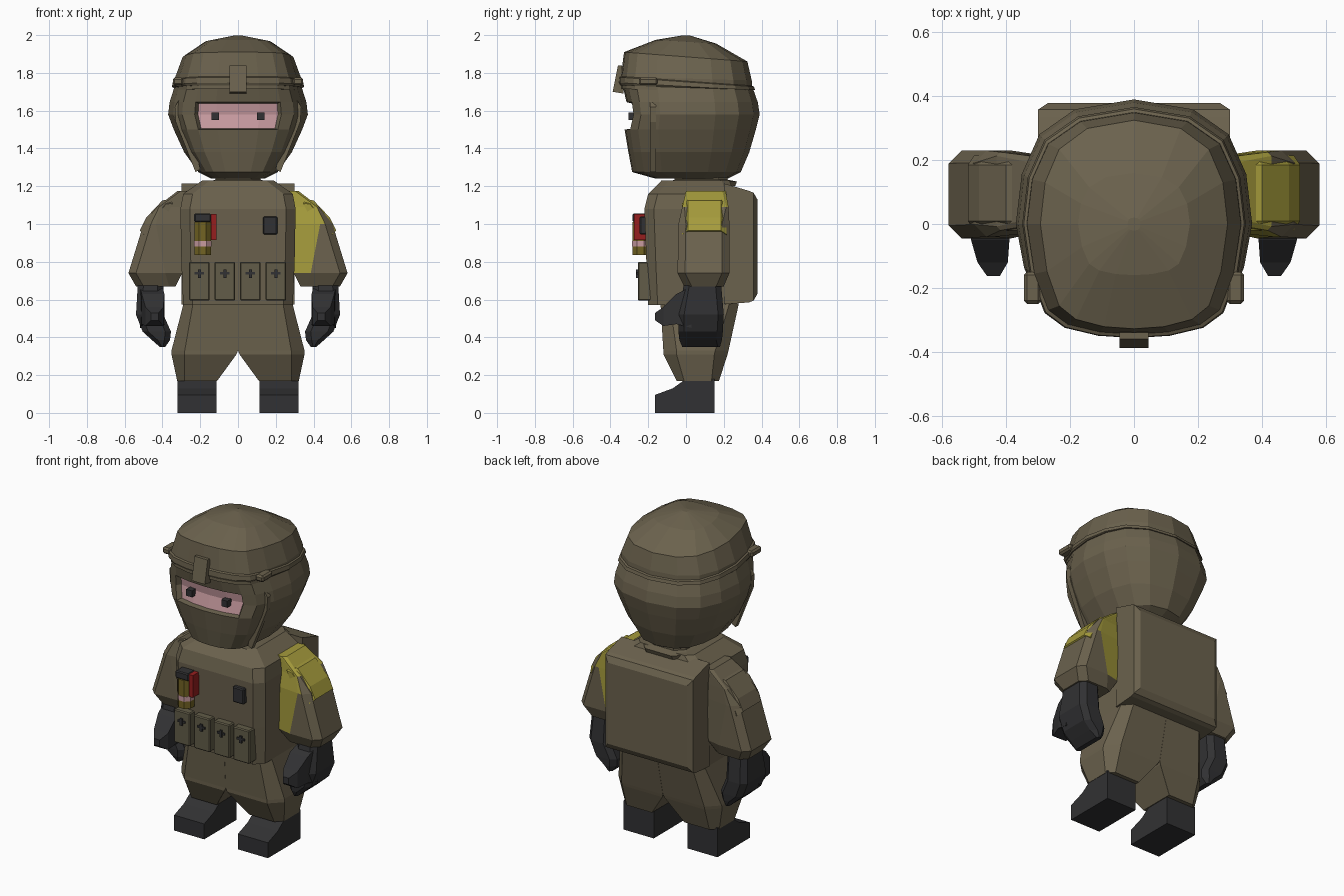
import bpy, bmesh, math
from mathutils import Vector

if "Cube" in bpy.data.objects:
    bpy.data.objects.remove(bpy.data.objects["Cube"])


def material(name, r, g, b):
    m = bpy.data.materials.new(name)
    m.diffuse_color = (r, g, b, 1)
    m.use_nodes = True
    m.node_tree.nodes["Principled BSDF"].inputs["Base Color"].default_value = m.diffuse_color
    return m


OLIVE = material("olive cloth", .147, .122, .075)
POUCH = material("pouch olive", .122, .107, .065)
YELLOW = material("yellow marking", .376, .328, .045)
DARK = material("black gear", .031, .031, .033)
SKIN = material("pink skin", .578, .328, .352)
RED = material("red lever", .305, .013, .013)
GOLD = material("dark gold", .171, .127, .017)


def finish(name, bm, mats, mirror=False):
    bmesh.ops.recalc_face_normals(bm, faces=bm.faces)
    me = bpy.data.meshes.new(name)
    bm.to_mesh(me)
    bm.free()
    ob = bpy.data.objects.new(name, me)
    bpy.context.collection.objects.link(ob)
    for m in mats:
        me.materials.append(m)
    if mirror:
        ob.modifiers.new("mirror", 'MIRROR')
    return ob


def loft(rings):
    """Skin closed rings of equal length, capping both ends."""
    bm = bmesh.new()
    vs = [[bm.verts.new(p) for p in r] for r in rings]
    n = len(vs[0])
    for a, b in zip(vs, vs[1:]):
        for i in range(n):
            j = (i + 1) % n
            bm.faces.new((a[i], a[j], b[j], b[i]))
    bm.faces.new(vs[0][::-1])
    bm.faces.new(vs[-1])
    bmesh.ops.recalc_face_normals(bm, faces=bm.faces)
    return bm


def rect(z, x0, x1, y0, y1, c=0.04, inner=True):
    """Chamfered rectangle at height z; inner=False keeps the x0 corners square."""
    d = c if inner else 0.0005
    return [(x0 + d, y0, z), (x1 - c, y0, z), (x1, y0 + c, z), (x1, y1 - c, z),
            (x1 - c, y1, z), (x0 + d, y1, z), (x0, y1 - d, z), (x0, y0 + d, z)]


def box(name, mat, x0, x1, y0, y1, z0, z1, bevel=0, mirror=False):
    bm = loft([[(x0, y0, z), (x1, y0, z), (x1, y1, z), (x0, y1, z)] for z in (z0, z1)])
    if bevel:
        bmesh.ops.bevel(bm, geom=bm.edges[:], offset=bevel, segments=1, affect='EDGES')
    return finish(name, bm, [mat], mirror)


HALF = [(0, -1), (.32, -.98), (.62, -.91), (.8, -.78), (.93, -.45), (1, 0),
        (.95, .4), (.8, .72), (.5, .92), (0, 1)]
OUTLINE = HALF + [(-x, y) for x, y in HALF[-2:0:-1]]


def head_ring(z, hx, front, back, tilt=0.0):
    return [(x * hx, y * (front if y < 0 else back), z - tilt * y) for x, y in OUTLINE]


# Hood with a recessed eye slot
bm = loft([head_ring(*r) for r in [
    (1.24, .14, .16, .22), (1.275, .21, .285, .29), (1.38, .285, .305, .335),
    (1.50, .34, .325, .37), (1.58, .37, .305, .39), (1.645, .362, .315, .38),
    (1.73, .335, .335, .35)]])
slot = []
for f in bm.faces:
    c = f.calc_center_median()
    if 1.5 < c.z < 1.645 and abs(c.x) < .2 and c.y < -.2:
        slot.append(f)
bmesh.ops.inset_region(bm, faces=slot, thickness=.012, depth=-.03, use_even_offset=True)
for f in slot:
    f.material_index = 1
finish("hood", bm, [OLIVE, SKIN])
box("eye", DARK, .1, .14, -.305, -.26, 1.55, 1.59, mirror=True)

# Helmet dome, rim band and front mount
finish("helmet", loft([head_ring(*r) for r in [
    (1.705, .338, .345, .352, .01), (1.77, .335, .345, .348, .01),
    (1.885, .293, .328, .325, .025), (1.965, .175, .16, .16, .01),
    (1.998, .02, .02, .02)]]), [OLIVE])
finish("helmet_band", loft([head_ring(*r) for r in [
    (1.722, .344, .35, .36, .012), (1.728, .35, .357, .366, .02),
    (1.752, .345, .355, .36, .025), (1.757, .335, .345, .35, .025)]]), [OLIVE])
mount = [(-.34, 1.84), (-.36, 1.84), (-.388, 1.70), (-.33, 1.69)]
finish("helmet_mount", loft([[(x, y, z) for y, z in mount] for x in (-.045, .045)]), [OLIVE])
box("helmet_clip", OLIVE, .29, .345, -.25, -.15, 1.735, 1.775, .01, True)
strap = [(.335, 1.62), (.31, 1.66), (.275, 1.62), (.2, 1.29), (.225, 1.275), (.33, 1.54)]
finish("cheek_strap", loft([[(x, y, z) for x, z in strap] for y in (-.19, -.16)]), [OLIVE], True)

# Neck and torso
finish("neck", loft([rect(1.2, -.15, .15, -.09, .26, .06), rect(1.225, -.15, .15, -.09, .27, .06),
                     rect(1.235, -.12, .12, -.06, .22, .05),
                     rect(1.27, -.12, .12, -.06, .22, .05)]), [OLIVE])
finish("torso", loft([rect(.57, -.29, .29, -.2, .26, .05), rect(.8, -.3, .3, -.21, .26, .05),
                      rect(1.08, -.305, .305, -.22, .26, .05),
                      rect(1.16, -.29, .29, -.2, .26, .05),
                      rect(1.23, -.19, .19, -.13, .23, .04)]), [OLIVE])

# Backpack
finish("backpack", loft([[(x, y, z) for x, z in
                          [(-h, z0), (h, z0), (h, z1), (-h, z1)]]
                         for y, h, z0, z1 in [(.2, .3, .575, 1.215), (.335, .3, .585, 1.175),
                                              (.358, .3, .595, 1.165), (.378, .27, .63, 1.13)]]),
       [OLIVE])

# Trousers and boots
finish("trouser_leg", loft([
    rect(.58, 0, .288, -.135, .28, .05, False), rect(.33, 0, .352, -.12, .225, .07, False),
    rect(.31, .008, .352, -.12, .22, .07, False),
    rect(.17, .11, .322, -.05, .175, .04, False)]), [OLIVE], True)
boot = [(.15, 0), (.15, .18), (0, .18), (-.07, .13), (-.165, .095), (-.165, 0)]
finish("boot", loft([[(x, y, z) for y, z in boot] for x in (.115, .32)]), [DARK], True)


# Sleeves: the middle column divides the inner panel from the outer
def sleeve_ring(z, x0, xm, x1, y0, y1):
    c = min(.04, (x1 - xm) * .6)
    return [(x0, y0 + .02, z), (xm, y0, z), (x1 - c, y0, z), (x1, y0 + c, z),
            (x1, y1 - c, z), (x1 - c, y1, z), (xm, y1, z), (x0, y1 - .02, z)]


SLEEVE = [(.67, .33, .365, .54, -.01, .2), (.74, .295, .385, .58, -.045, .23),
          (1.0, .25, .435, .5, -.04, .23), (1.09, .24, .41, .43, -.02, .225),
          (1.175, .22, .29, .32, .0, .21)]
PAD = [(.365, 1.13), (.4, 1.125), (.485, 1.035), (.52, .965), (.5, .95), (.4, 1.06)]
GLOVE = [(.69, .395, .53, -.01, .185), (.52, .395, .54, -.04, .2),
         (.43, .355, .505, -.04, .195), (.385, .36, .455, -.035, .19),
         (.35, .385, .415, -.02, .18)]
for side, s in (("left", 1), ("right", -1)):
    accent = YELLOW if s > 0 else OLIVE
    bm = loft([[(s * x, y, z) for x, y, z in sleeve_ring(*r)] for r in SLEEVE])
    for f in bm.faces:
        c = f.calc_center_median()
        middle = .435 - (1.0 - c.z) * .2
        if abs(c.x) < middle and .72 < c.z:
            f.material_index = 1
    finish(side + "_sleeve", bm, [OLIVE, accent])
    # Shoulder pad wraps the outer slope of the sleeve
    bm = loft([[(s * (x - d), y, z - d) for x, z in PAD]
               for y, d in [(-.02, .02), (.01, 0), (.185, 0), (.215, .02)]])
    finish(side + "_shoulder_pad", bm, [accent])

# Gloves with thumbs
finish("glove", loft([rect(*r, .012 if r[0] < .36 else .03) for r in GLOVE]), [DARK], True)
finish("thumb", loft([[(x0, y, z0), (x1, y, z0), (x1, y, z1), (x0, y, z1)]
                      for y, x0, x1, z0, z1 in [(.03, .40, .52, .45, .67),
                                                (-.05, .39, .51, .47, .63),
                                                (-.12, .395, .49, .46, .56),
                                                (-.163, .42, .46, .49, .53)]]), [DARK], True)

# Belt pouches with buckles
for i, x in enumerate((-.205, -.07, .065, .2), 1):
    box(f"pouch_{i}", POUCH, x - .055, x + .055, -.255, -.18, .595, .8, .006)
    box(f"buckle_bar_{i}", DARK, x - .026, x + .026, -.262, -.25, .732, .745)
    box(f"buckle_pin_{i}", DARK, x - .008, x + .008, -.264, -.25, .715, .758)


# Chest canister, lever and radio
def canister(name, mat, r, z0, z1):
    ring = [(math.cos(math.tau * (i + .5) / 8) * r, math.sin(math.tau * (i + .5) / 8) * r)
            for i in range(8)]
    finish(name, loft([[(x - .187, y - .24, z) for x, y in ring] for z in (z0, z1)]), [mat])


canister("canister_body", GOLD, .048, .835, 1.01)
canister("canister_stripe", SKIN, .0495, .88, .91)
box("canister_cap", DARK, -.232, -.142, -.282, -.2, 1.01, 1.055, .006)
box("canister_lever", RED, -.143, -.115, -.275, -.2, .915, 1.052)
box("radio", DARK, .132, .208, -.245, -.19, .945, 1.04, .006)
